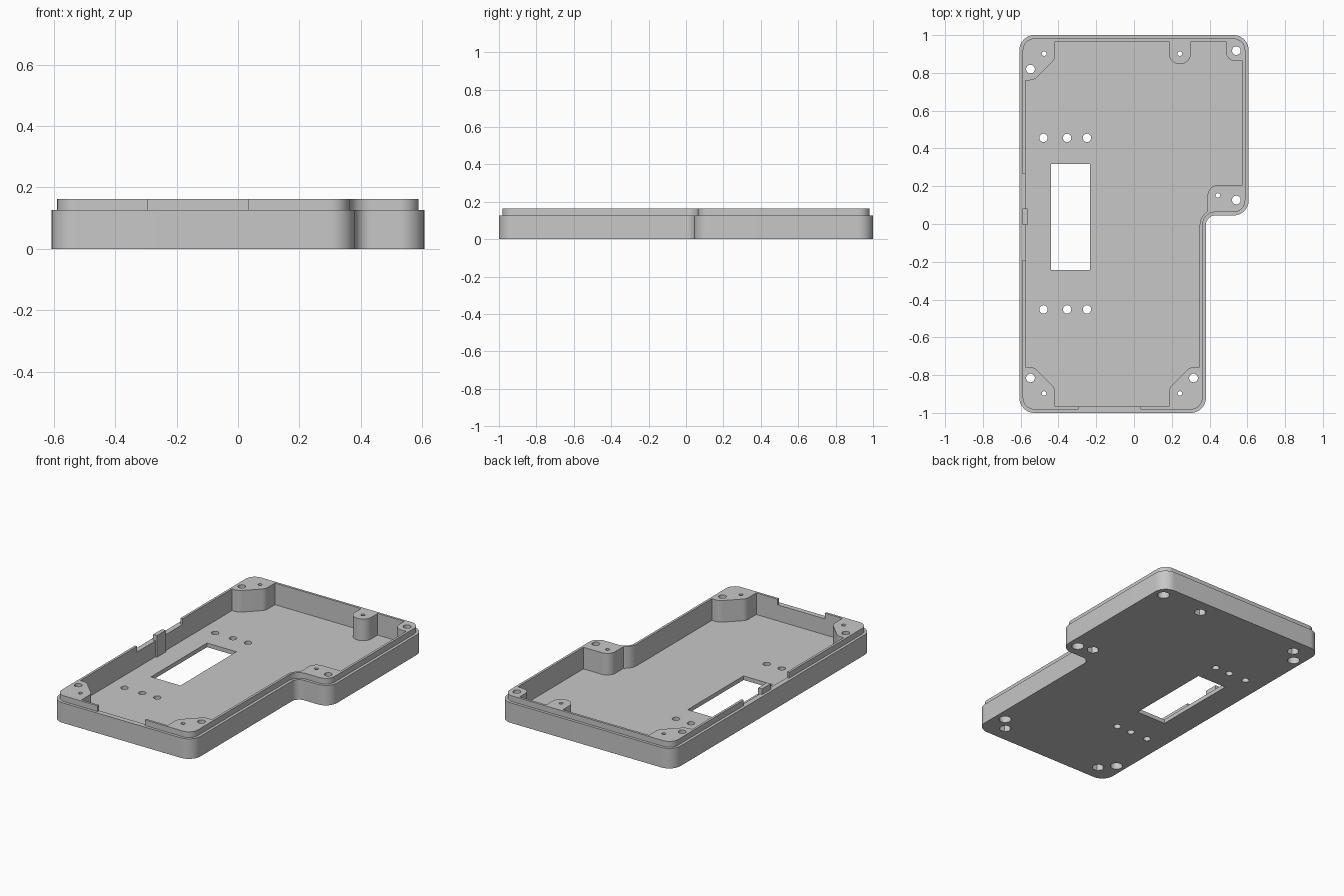
import bpy
import math
from mathutils import Vector

old = bpy.data.objects.get("Cube")
if old:
    bpy.data.objects.remove(old, do_unlink=True)

FLOOR, RIM, TOP = 0.026, 0.127, 0.163

grey = bpy.data.materials.new("plain grey")
grey.use_nodes = True
COLOUR = (0.575, 0.575, 0.575, 1)
grey.diffuse_color = COLOUR
grey.node_tree.nodes["Principled BSDF"].inputs["Base Color"].default_value = COLOUR


def fillet(corners, steps=10):
    """Round each (x, y, radius) corner of a closed profile."""
    out = []
    for i, (x, y, r) in enumerate(corners):
        p = Vector((x, y))
        if r == 0:
            out.append(p)
            continue
        a = (Vector(corners[i - 1][:2]) - p).normalized()
        b = (Vector(corners[(i + 1) % len(corners)][:2]) - p).normalized()
        half = a.angle(b) / 2
        centre = p + (a + b).normalized() * r / math.sin(half)
        start = p + a * r / math.tan(half) - centre
        end = p + b * r / math.tan(half) - centre
        for k in range(steps + 1):
            out.append(centre + start.lerp(end, k / steps).normalized() * r)
    return out


def prism(name, profile, z0, z1):
    """Extrude a profile, in either winding, from z0 to z1."""
    n = len(profile)
    area = sum(profile[i - 1][0] * p[1] - p[0] * profile[i - 1][1]
               for i, p in enumerate(profile))
    if area < 0:
        profile = profile[::-1]
    verts = [(p[0], p[1], z) for z in (z0, z1) for p in profile]
    faces = [tuple(reversed(range(n))), tuple(range(n, 2 * n))]
    faces += [(i, (i + 1) % n, n + (i + 1) % n, n + i) for i in range(n)]
    mesh = bpy.data.meshes.new(name)
    mesh.from_pydata(verts, [], faces)
    mesh.materials.append(grey)
    ob = bpy.data.objects.new(name, mesh)
    bpy.context.collection.objects.link(ob)
    return ob


def box(name, x0, x1, y0, y1, z0, z1):
    return prism(name, [(x0, y0), (x1, y0), (x1, y1), (x0, y1)], z0, z1)


def disc(name, x, y, r, z0, z1, sides=28):
    ring = [2 * math.pi * k / sides for k in range(sides)]
    return prism(name, [(x + r * math.cos(a), y + r * math.sin(a)) for a in ring], z0, z1)


def combine(target, tool, operation="DIFFERENCE"):
    """Apply a boolean and discard the tool."""
    mod = target.modifiers.new("cut", "BOOLEAN")
    mod.operation, mod.solver, mod.object = operation, "EXACT", tool
    bpy.ops.object.select_all(action="DESELECT")
    bpy.context.view_layer.objects.active = target
    target.select_set(True)
    bpy.ops.object.modifier_apply(modifier=mod.name)
    bpy.data.objects.remove(tool, do_unlink=True)


def outline(d):
    """Case outline, inset by d."""
    r, w, s = 0.08 - d, 0.607 - d, 0.381 - d
    return fillet([(-w, d - 1, r), (s, d - 1, r), (s, 0.045 + d, 0.05 + d),
                   (w, 0.045 + d, r), (w, 1 - d, r), (-w, 1 - d, r)])


def corner_boss(x, y, sx, sy):
    """Chamfered corner boss reaching outwards along signs sx, sy."""
    return fillet([(x, y + sy * 0.3, 0), (x, y, 0.05),
                   (x + sx * 0.112, y - sy * 0.112, 0.05),
                   (x + sx * 0.4, y - sy * 0.112, 0),
                   (x + sx * 0.4, y + sy * 0.3, 0)])


# Outer shell and raised lip with two gaps
case = prism("case", outline(0), 0, RIM)
lip = prism("lip", outline(0.018), 0.06, TOP)
combine(lip, box("front_gap", -0.295, 0.035, -1.2, -0.9, 0.03, 0.3))
combine(lip, box("side_gap", -0.8, -0.5, -0.19, 0.265, 0.03, 0.3))
combine(case, lip, "UNION")

# Cavity, leaving the screw bosses standing
cavity = prism("cavity", outline(0.033), FLOOR, 0.3)
bosses = [
    corner_boss(-0.418, 0.873, -1, 1),
    corner_boss(-0.418, -0.869, -1, -1),
    corner_boss(0.185, -0.869, 1, -1),
    # Back post, back right boss and step boss
    fillet([(0.185, 1.2, 0), (0.185, 0.846, 0.057), (0.301, 0.846, 0.057), (0.301, 1.2, 0)]),
    fillet([(0.487, 1.2, 0), (0.487, 0.862, 0.05), (0.8, 0.862, 0), (0.8, 1.2, 0)]),
    fillet([(0.39, -0.1, 0), (0.8, -0.1, 0), (0.8, 0.206, 0), (0.39, 0.206, 0.055)]),
]
for profile in bosses:
    combine(cavity, prism("boss", profile, -0.1, 0.5))
combine(case, cavity)

# Floor window and mounting holes
combine(case, box("window", -0.439, -0.233, -0.243, 0.317, -0.1, 0.2))
for y in (-0.452, 0.456):
    for x in (-0.479, -0.354, -0.249):
        combine(case, disc("hole", x, y, 0.022, -0.1, 0.2))

# Screw holes with round recesses below
for x, y in ((-0.548, 0.82), (0.542, 0.918), (0.542, 0.127), (-0.548, -0.815), (0.315, -0.815)):
    combine(case, disc("screw", x, y, 0.023, -0.1, 0.3))
    combine(case, disc("recess", x, y, 0.036, -0.1, 0.06))

# Pilot holes with hexagonal recesses below
for x, y in ((-0.476, 0.902), (0.243, 0.902), (0.444, 0.151), (-0.476, -0.897), (0.243, -0.897)):
    combine(case, disc("pilot", x, y, 0.012, -0.1, 0.3, 20))
    combine(case, disc("nut_recess", x, y, 0.037, -0.1, 0.06, 6))

# Latch tab on the side wall
box("latch_tab", -0.59, -0.563, -0.005, 0.082, FLOOR - 0.01, TOP)

bpy.ops.object.select_all(action="DESELECT")
case.select_set(True)
bpy.context.view_layer.objects.active = case
bpy.ops.object.shade_smooth_by_angle(angle=math.radians(30))
